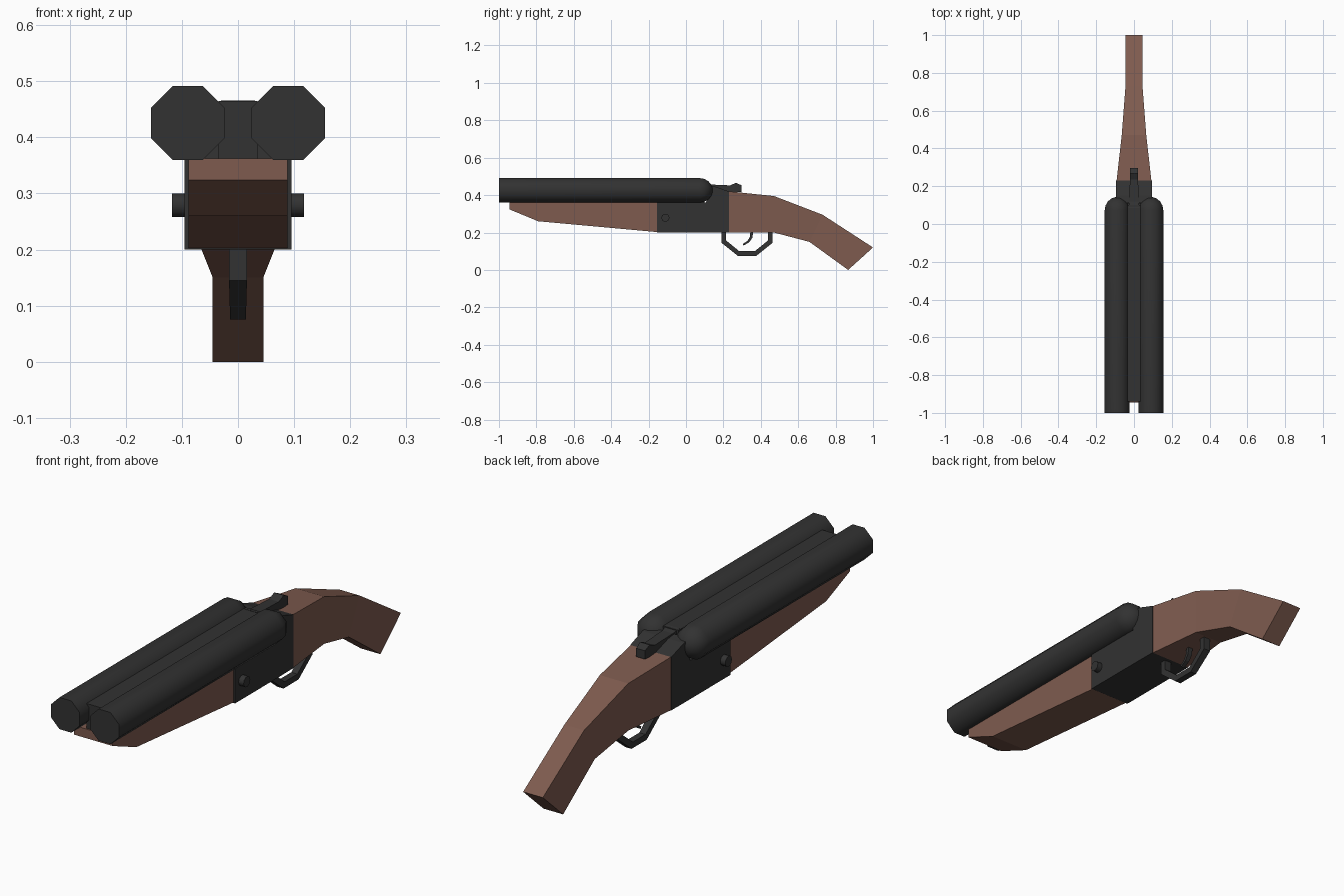
import bpy, bmesh, math
from mathutils import Matrix

if "Cube" in bpy.data.objects:
    bpy.data.objects.remove(bpy.data.objects["Cube"])


def material(name, color):
    m = bpy.data.materials.new(name)
    m.diffuse_color = (*color, 1)
    m.use_nodes = True
    m.node_tree.nodes["Principled BSDF"].inputs["Base Color"].default_value = m.diffuse_color
    return m


METAL = material("dark_metal", (0.032, 0.032, 0.032))
WOOD = material("brown_wood", (0.21, 0.105, 0.078))


def finish(name, bm, mat, smooth=False):
    bmesh.ops.recalc_face_normals(bm, faces=bm.faces)
    me = bpy.data.meshes.new(name)
    bm.to_mesh(me)
    bm.free()
    me.materials.append(mat)
    if smooth:
        me.polygons.foreach_set("use_smooth", [True] * len(me.polygons))
        me.set_sharp_from_angle(angle=math.radians(50))
    ob = bpy.data.objects.new(name, me)
    bpy.context.collection.objects.link(ob)
    return ob


def skin(bm, rings):
    """Join equal rings of points into a closed tube."""
    rings = [[bm.verts.new(p) for p in r] for r in rings]
    n = len(rings[0])
    for a, b in zip(rings, rings[1:]):
        for i in range(n):
            j = (i + 1) % n
            bm.faces.new((a[i], a[j], b[j], b[i]))
    bm.faces.new(rings[0])
    bm.faces.new(rings[-1])


def strip(name, sections, mat):
    """Rectangular loft; each section is top y, z, bottom y, z, half width."""
    bm = bmesh.new()
    skin(bm, [[(-w, yt, zt), (w, yt, zt), (w, yb, zb), (-w, yb, zb)]
              for yt, zt, yb, zb, w in sections])
    return finish(name, bm, mat)


def barrel(name, x):
    """Octagonal tube with a domed breech end."""
    r, yc = 0.071, 0.072
    profile = [(-1.0, r)]
    for k in range(5):
        a = math.radians(k * 21)
        profile.append((yc + r * math.sin(a), r * math.cos(a)))
    bm = bmesh.new()
    skin(bm, [[(x + rad * math.cos((i + .5) * math.pi / 4), y,
                0.4255 + rad * math.sin((i + .5) * math.pi / 4))
               for i in range(8)] for y, rad in profile])
    return finish(name, bm, METAL, smooth=True)


# Barrels and the rib between them
for side, label in ((-1, "left"), (1, "right")):
    barrel(f"{label}_barrel", side * 0.0895)
strip("barrel_rib", [(-0.94, 0.465, -0.94, 0.36, 0.035),
                     (0.10, 0.465, 0.10, 0.36, 0.035)], METAL)

# Wooden fore-end
strip("fore_end", [(-0.945, 0.362, -0.945, 0.324, 0.088),
                   (-0.79, 0.362, -0.79, 0.26, 0.088),
                   (-0.15, 0.362, -0.15, 0.202, 0.088)], WOOD)

# Receiver with raised rear block
strip("receiver", [(-0.155, 0.36, -0.155, 0.2, 0.095),
                   (0.108, 0.36, 0.108, 0.2, 0.095),
                   (0.112, 0.452, 0.112, 0.2, 0.095),
                   (0.15, 0.447, 0.15, 0.2, 0.095),
                   (0.23, 0.42, 0.23, 0.2, 0.094)], METAL)

# Hinge pin through the receiver
bm = bmesh.new()
bmesh.ops.create_cone(bm, cap_ends=True, segments=10, radius1=0.022, radius2=0.022,
                      depth=0.236,
                      matrix=Matrix.Translation((0, -0.11, 0.279))
                      @ Matrix.Rotation(math.pi / 2, 4, 'Y'))
finish("hinge_pin", bm, METAL, smooth=True)

# Curved stock
strip("stock", [(0.23, 0.42, 0.23, 0.2, 0.092),
                (0.47, 0.395, 0.47, 0.2, 0.065),
                (0.73, 0.295, 0.66, 0.15, 0.045),
                (1.0, 0.12, 0.867, 0.0, 0.045)], WOOD)

# Top lever with raised thumb piece
strip("top_lever", [(0.085, 0.466, 0.085, 0.43, 0.03),
                    (0.12, 0.457, 0.12, 0.43, 0.024),
                    (0.235, 0.452, 0.235, 0.41, 0.022),
                    (0.268, 0.466, 0.25, 0.415, 0.022),
                    (0.297, 0.452, 0.297, 0.417, 0.02)], METAL)

# Trigger guard loop: inner edge, outer edge
strip("trigger_guard", [(0.215, 0.21, 0.19, 0.21, 0.016),
                        (0.215, 0.157, 0.19, 0.145, 0.016),
                        (0.285, 0.100, 0.277, 0.075, 0.014),
                        (0.368, 0.100, 0.376, 0.075, 0.014),
                        (0.438, 0.157, 0.463, 0.145, 0.016),
                        (0.438, 0.21, 0.463, 0.21, 0.016)], METAL)

# Trigger
strip("trigger", [(0.345, 0.21, 0.36, 0.21, 0.01),
                  (0.341, 0.175, 0.355, 0.172, 0.01),
                  (0.328, 0.155, 0.338, 0.148, 0.009),
                  (0.303, 0.138, 0.308, 0.13, 0.008)], METAL)
